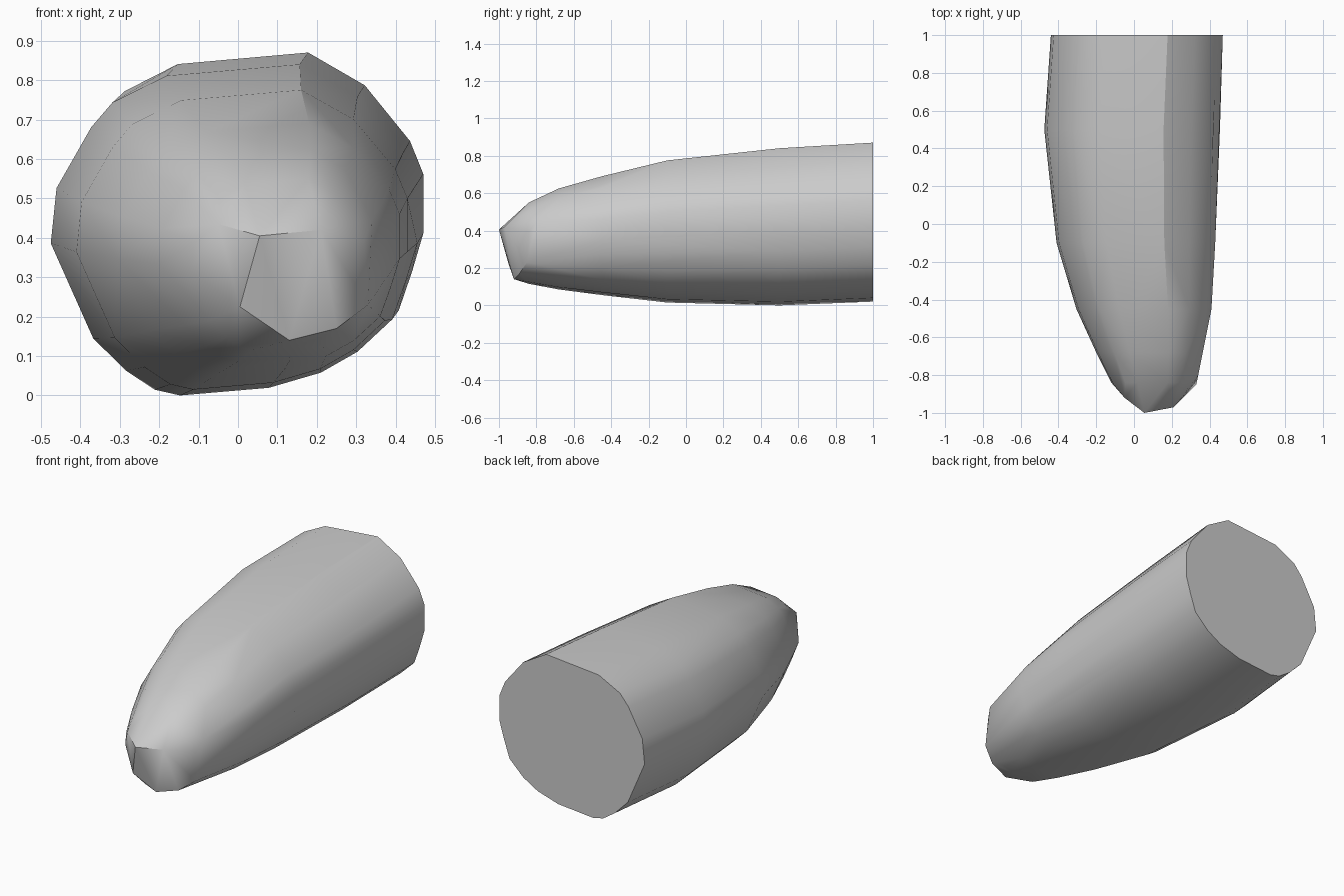
import bpy
import bmesh
import math

default_cube = bpy.data.objects.get("Cube")
if default_cube:
    bpy.data.objects.remove(default_cube, do_unlink=True)

# One plain grey colour
grey = bpy.data.materials.new("plain grey")
grey.use_nodes = True
colour = (0.6, 0.6, 0.6, 1)
grey.diffuse_color = colour
shader = next(node for node in grey.node_tree.nodes if node.type == 'BSDF_PRINCIPLED')
shader.inputs["Base Color"].default_value = colour

# Uneven rounded cross-section (x, z) of the widest part
profile = [(-.475, .4), (-.46, .545), (-.37, .705), (-.315, .77), (-.175, .84),
           (.17, .87), (.32, .785), (.44, .64), (.475, .555), (.475, .4),
           (.445, .3), (.41, .2), (.32, .115), (.225, .06), (.09, .02),
           (-.14, 0), (-.205, .015), (-.28, .065), (-.365, .15)]
profile_width, profile_height = .95, .87

# Stations along the body: y, left and right limits, bottom and top limits
stations = [(1, -.44, .47, .02, .87), (.5, -.475, .455, 0, .84),
            (-.1, -.41, .43, .015, .775), (-.45, -.305, .41, .055, .69),
            (-.68, -.2, .365, .085, .625), (-.84, -.12, .32, .115, .55)]

# Corners of the slanted nose facet and the small ridge beside it
nose = [(.055, -1, .405), (.21, -.97, .42), (.34, -.8, .445), (.33, -.85, .23),
        (.25, -.89, .17), (.13, -.92, .14), (.005, -.95, .225), (-.05, -.92, .435)]


def station_ring(y, x_min, x_max, z_min, z_max):
    """Fit the cross-section into the limits of one station."""
    return [(x_min + (x / profile_width + .5) * (x_max - x_min), y,
             z_min + z / profile_height * (z_max - z_min)) for x, z in profile]


# Wrap the rings and the nose in one convex skin
bm = bmesh.new()
for station in stations:
    for point in station_ring(*station):
        bm.verts.new(point)
for point in nose:
    bm.verts.new(point)
hull = bmesh.ops.convex_hull(bm, input=list(bm.verts))
loose = [vert for vert in bm.verts if not vert.link_faces]
bmesh.ops.delete(bm, geom=loose, context='VERTS')
bmesh.ops.dissolve_limit(bm, angle_limit=math.radians(1),
                         verts=list(bm.verts), edges=list(bm.edges))
bmesh.ops.recalc_face_normals(bm, faces=list(bm.faces))

mesh = bpy.data.meshes.new("tapered_body")
bm.to_mesh(mesh)
bm.free()
mesh.materials.append(grey)
body = bpy.data.objects.new("tapered_body", mesh)
bpy.context.scene.collection.objects.link(body)

# Smooth skin with crisp nose and end cap
bpy.ops.object.select_all(action='DESELECT')
body.select_set(True)
bpy.context.view_layer.objects.active = body
bpy.ops.object.shade_smooth_by_angle(angle=math.radians(33))
